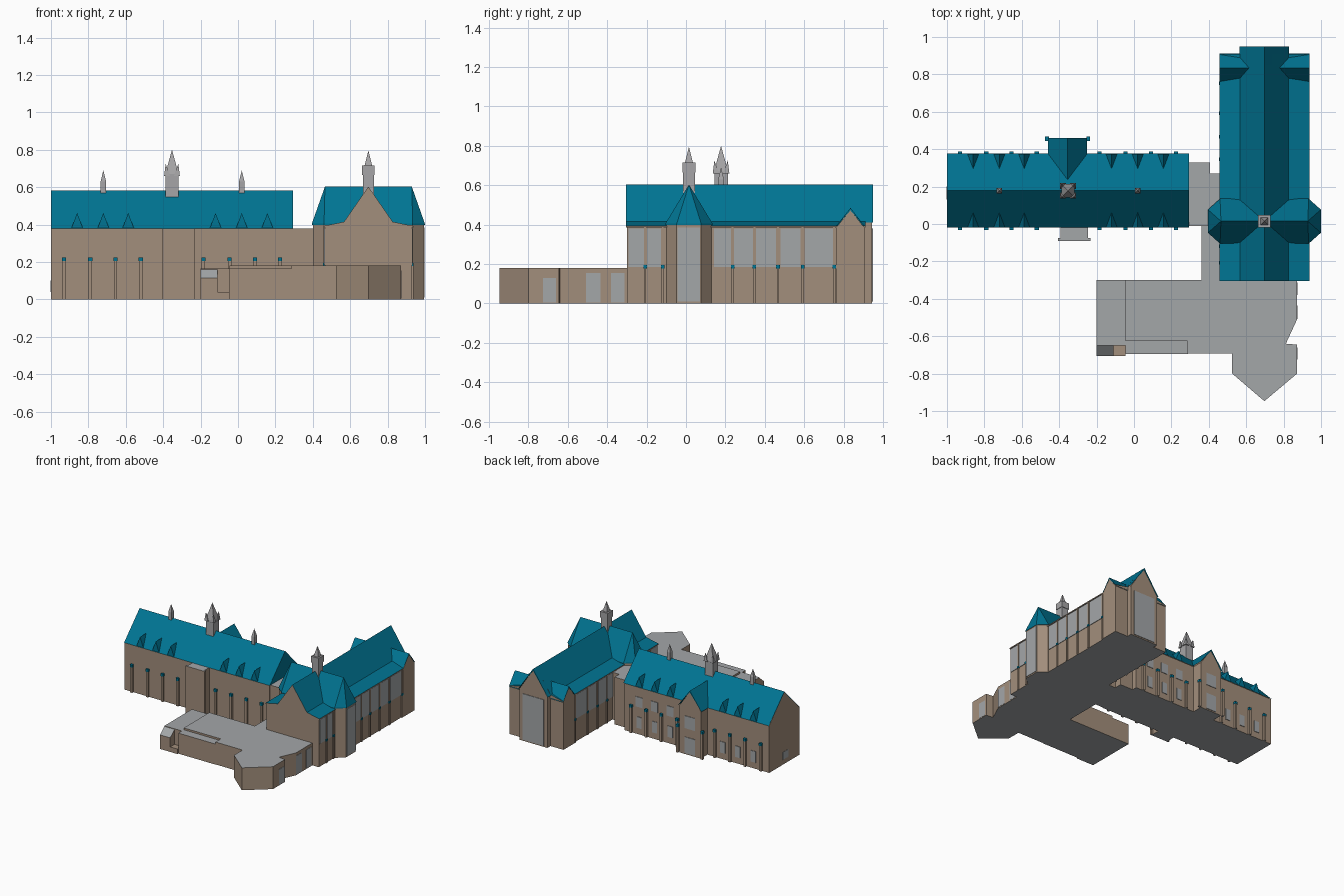
import bpy, bmesh, math
from mathutils import Vector

if "Cube" in bpy.data.objects:
    bpy.data.objects.remove(bpy.data.objects["Cube"])

def mat(name, c):
    m = bpy.data.materials.new(name)
    m.diffuse_color = (*c, 1)
    m.use_nodes = True
    m.node_tree.nodes["Principled BSDF"].inputs["Base Color"].default_value = m.diffuse_color
    return m

MATS = [mat("brown stone", (0.365, 0.272, 0.2)), mat("teal roof", (0.0, 0.175, 0.29)),
        mat("flat roof grey", (0.37, 0.385, 0.395)), mat("spire stone", (0.38, 0.375, 0.385))]
WALL, ROOF, FLAT, SPIRE = range(4)
GLASS = FLAT

def finish(name, bm, rule):
    bmesh.ops.recalc_face_normals(bm, faces=bm.faces)
    me = bpy.data.meshes.new(name)
    for f in bm.faces:
        f.normal_update()
        f.material_index = rule(f.normal) if callable(rule) else rule
        if f.normal.z < -0.9:  # undersides are grey
            f.material_index = FLAT
    bm.to_mesh(me)
    bm.free()
    for m in MATS:
        me.materials.append(m)
    ob = bpy.data.objects.new(name, me)
    bpy.context.collection.objects.link(ob)
    return ob

def prism(name, prof, axis, a, b, rule=WALL):
    """Extrude a profile along an axis from a to b."""
    put = {'x': lambda p, t: (t, p[0], p[1]), 'y': lambda p, t: (p[0], t, p[1]),
           'z': lambda p, t: (p[0], p[1], t)}[axis]
    bm = bmesh.new()
    lo = [bm.verts.new(put(p, a)) for p in prof]
    hi = [bm.verts.new(put(p, b)) for p in prof]
    bm.faces.new(lo)
    bm.faces.new(hi)
    n = len(prof)
    for i in range(n):
        j = (i + 1) % n
        bm.faces.new((lo[i], lo[j], hi[j], hi[i]))
    return finish(name, bm, rule)

def hull(name, pts, rule):
    bm = bmesh.new()
    for p in pts:
        bm.verts.new(p)
    bmesh.ops.convex_hull(bm, input=bm.verts)
    return finish(name, bm, rule)

def box(name, x0, x1, y0, y1, z0, z1, rule=WALL):
    return prism(name, [(x0, y0), (x1, y0), (x1, y1), (x0, y1)], 'z', z0, z1, rule)

pitched = lambda n: ROOF if n.z > 0.1 else WALL
flat_top = lambda n: FLAT if n.z > 0.5 else WALL
E = 0.004  # thickness of window plates

def pyramid(name, x, y, r, z0, z1):
    hull(name, [(x + sx * r, y + sy * r, z0) for sx in (-1, 1) for sy in (-1, 1)]
         + [(x, y, z1)], SPIRE)

def spire(name, x, y, r, z0, z1, z2):
    box(name + "_shaft", x - r, x + r, y - r, y + r, z0, z1, SPIRE)
    pyramid(name + "_point", x, y, r * 1.05, z1, z2)

# ---- Long west wing ----
prism("wing_walls", [(-0.015, 0), (0.37, 0), (0.37, 0.38), (0.178, 0.575), (-0.015, 0.38)],
      'x', -1, 0.29)
prism("wing_roof", [(-0.02, 0.38), (0.178, 0.582), (0.376, 0.38), (0.178, 0.57)],
      'x', -1, 0.295, ROOF)
prism("wing_east_gable", [(-0.015, 0.38), (0.178, 0.575), (0.37, 0.38)], 'x', 0.286, 0.295, ROOF)
for x in (-0.93, -0.79, -0.655, -0.52, -0.185, -0.045, 0.09, 0.225):
    for y0, y1 in ((-0.03, 0), (0.36, 0.386)):
        box("wing_buttress", x - 0.009, x + 0.009, y0, y1, 0, 0.205)
        box("wing_buttress_cap", x - 0.011, x + 0.011, y0 - 0.002, y1 + 0.002, 0.205, 0.225, ROOF)
for x in (-0.86, -0.72, -0.587, -0.12, 0.02, 0.157):
    for s in (-1, 1):  # small triangular dormers on both slopes
        y0, y1 = 0.178 + s * 0.196, 0.178 + s * 0.115
        hull("wing_dormer", [(x - 0.03, y0, 0.382), (x + 0.03, y0, 0.382), (x, y0, 0.462),
                             (x, y1, 0.462), (x, y1, 0.382)], ROOF)
    box("wing_low_window", x - 0.022, x + 0.022, 0.368, 0.37 + E, 0.05, 0.14, GLASS)
    if x > -0.3:
        box("wing_high_window", x - 0.03, x + 0.03, 0.368, 0.37 + E, 0.22, 0.3, GLASS)
box("wing_end_window", -1 - E / 2, -0.998, 0.13, 0.2, 0.04, 0.1, GLASS)

# Rear cross gable and front bay
prism("cross_gable", [(-0.45, 0), (-0.26, 0), (-0.26, 0.38), (-0.355, 0.515), (-0.45, 0.38)],
      'y', 0.2, 0.455)
prism("cross_gable_roof", [(-0.46, 0.38), (-0.355, 0.522), (-0.25, 0.38), (-0.355, 0.51)],
      'y', 0.2, 0.46, ROOF)
for x in (-0.465, -0.245):
    box("cross_gable_buttress", x - 0.008, x + 0.008, 0.445, 0.466, 0, 0.205)
    box("cross_gable_buttress_cap", x - 0.01, x + 0.01, 0.443, 0.468, 0.205, 0.225, ROOF)
box("cross_gable_door", -0.4, -0.31, 0.45, 0.455 + E, 0.01, 0.14, GLASS)
box("cross_gable_window", -0.4, -0.31, 0.45, 0.455 + E, 0.21, 0.31, GLASS)
box("front_bay", -0.392, -0.245, -0.08, 0, 0, 0.38, flat_top)
box("front_bay_face", -0.405, -0.232, -0.092, -0.075, 0, 0.38, flat_top)

# Wing spires: a large one with corner pinnacles, two slender ones
spire("wing_spire", -0.353, 0.178, 0.034, 0.545, 0.67, 0.8)
for sx in (-1, 1):
    for sy in (-1, 1):
        hull("wing_spire_pinnacle", [(-0.353 + sx * a, 0.178 + sy * b, z) for a, b, z in
             ((0.01, 0.01, 0.66), (0.042, 0.01, 0.66), (0.01, 0.042, 0.66), (0.042, 0.042, 0.66),
              (0.034, 0.034, 0.725))], SPIRE)
for x in (-0.72, 0.02):
    spire("wing_small_spire", x, 0.178, 0.014, 0.56, 0.63, 0.69)

# ---- Connecting blocks ----
box("connector_main", 0.29, 0.405, -0.01, 0.33, 0, 0.38, flat_top)
box("connector_side", 0.4, 0.47, -0.01, 0.27, 0, 0.38, flat_top)
box("connector_low", 0.36, 0.47, -0.31, 0, 0, 0.18, flat_top)

# ---- Main hall ----
CX = 0.697
def sym(pts):  # mirror half profile about the hall axis
    return [(CX - d, z) for d, z in pts] + [(CX + d, z) for d, z in reversed(pts) if d]
box("hall_walls", CX - 0.232, CX + 0.232, -0.3, 0.905, 0, 0.39)
prism("hall_roof", sym([(0.24, 0.385), (0.24, 0.392), (0.13, 0.415), (0, 0.603)]),
      'y', -0.305, 0.91, pitched)
prism("hall_rear_bay", sym([(0.125, 0), (0.125, 0.41), (0, 0.595)]), 'y', 0.85, 0.945)
prism("hall_rear_roof", [(CX - 0.132, 0.41), (CX, 0.604), (CX + 0.132, 0.41), (CX, 0.59)],
      'y', 0.85, 0.95, ROOF)
box("hall_rear_window", CX - 0.095, CX + 0.095, 0.94, 0.945 + E, 0.01, 0.38, GLASS)

for s in (-1, 1):
    X = lambda d: CX + s * d
    def side_box(name, d0, d1, y0, y1, z0, z1, rule=WALL):
        a, b = sorted((X(d0), X(d1)))
        return box(name, a, b, y0, y1, z0, z1, rule)
    # rear side gables
    a, b = sorted((X(0.05), X(0.24)))
    prism("side_gable", [(0.762, 0), (0.905, 0), (0.905, 0.385), (0.835, 0.475), (0.762, 0.385)],
          'x', a, b)
    a, b = sorted((X(0.05), X(0.241)))
    prism("side_gable_roof", [(0.756, 0.385), (0.835, 0.485), (0.912, 0.385), (0.835, 0.472)],
          'x', a, b, ROOF)
    # tall windows in the upper wall, with buttresses between
    edges = [(-0.295, -0.21), (-0.2, -0.125)]
    edges += [(0.138, 0.232), (0.24, 0.342), (0.352, 0.46), (0.476, 0.585), (0.6, 0.748)]
    for y0, y1 in edges:
        side_box("hall_window", 0.22, 0.232 + E, y0 + 0.003, y1 - 0.003, 0.185, 0.38, GLASS)
    for y in (-0.208, -0.118, 0.237, 0.347, 0.467, 0.592, 0.752, 0.9):
        side_box("hall_pier", 0.22, 0.239, y - 0.005, y + 0.005, 0, 0.385)
        if y < 0.8:
            side_box("hall_buttress", 0.22, 0.24, y - 0.006, y + 0.006, 0, 0.178)
            side_box("hall_buttress_cap", 0.22, 0.2425, y - 0.009, y + 0.009, 0.178, 0.195, ROOF)

# Transept with faceted ends and a hipped roof
def octagon(k):
    return [(CX + s * d, 0.015 + t * w) for s in (-1, 1) for t in (-1, 1)
            for d, w in ((0.302 - k, 0.062), (0.237, 0.12 - k))]
hull("transept_walls", [(x, y, z) for x, y in octagon(0.005) for z in (0, 0.4)], WALL)
hull("transept_roof", [(x, y, z) for x, y in octagon(0) for z in (0.398, 0.405)]
     + [(CX + s * 0.232, 0.015, 0.603) for s in (-1, 1)], ROOF)
box("transept_window", CX + 0.28, CX + 0.297 + E, -0.042, 0.072, 0.01, 0.385, GLASS)
spire("hall_spire", CX, 0.015, 0.03, 0.55, 0.67, 0.795)
box("hall_spire_collar", CX - 0.034, CX + 0.034, -0.019, 0.049, 0.665, 0.715, SPIRE)

# ---- Low front annex ----
prism("annex", [(-0.045, -0.3), (0.872, -0.3), (0.872, -0.51), (0.812, -0.64), (0.872, -0.645),
                (0.872, -0.8), (0.697, -0.947), (0.525, -0.8), (0.525, -0.692), (0.285, -0.692),
                (0.285, -0.625), (-0.045, -0.625)], 'z', 0, 0.18, flat_top)
box("annex_west_block", -0.2, -0.04, -0.65, -0.3, 0, 0.165, flat_top)
box("annex_front_strip", -0.045, 0.29, -0.695, -0.62, 0, 0.165, flat_top)
# entry corner: lean-to glass roof and a low step
prism("entry_lean_to", [(-0.705, 0), (-0.645, 0), (-0.645, 0.165), (-0.705, 0.113)],
      'x', -0.2, -0.11, lambda n: FLAT if n.z > 0.2 else WALL)
box("entry_step", -0.11, -0.045, -0.705, -0.645, 0, 0.04)
for y0, y1, z1 in ((-0.725, -0.66, 0.13), (-0.508, -0.435, 0.155), (-0.38, -0.312, 0.155)):
    box("annex_window", 0.86, 0.872 + E / 2, y0, y1, 0.005, z1, GLASS)
